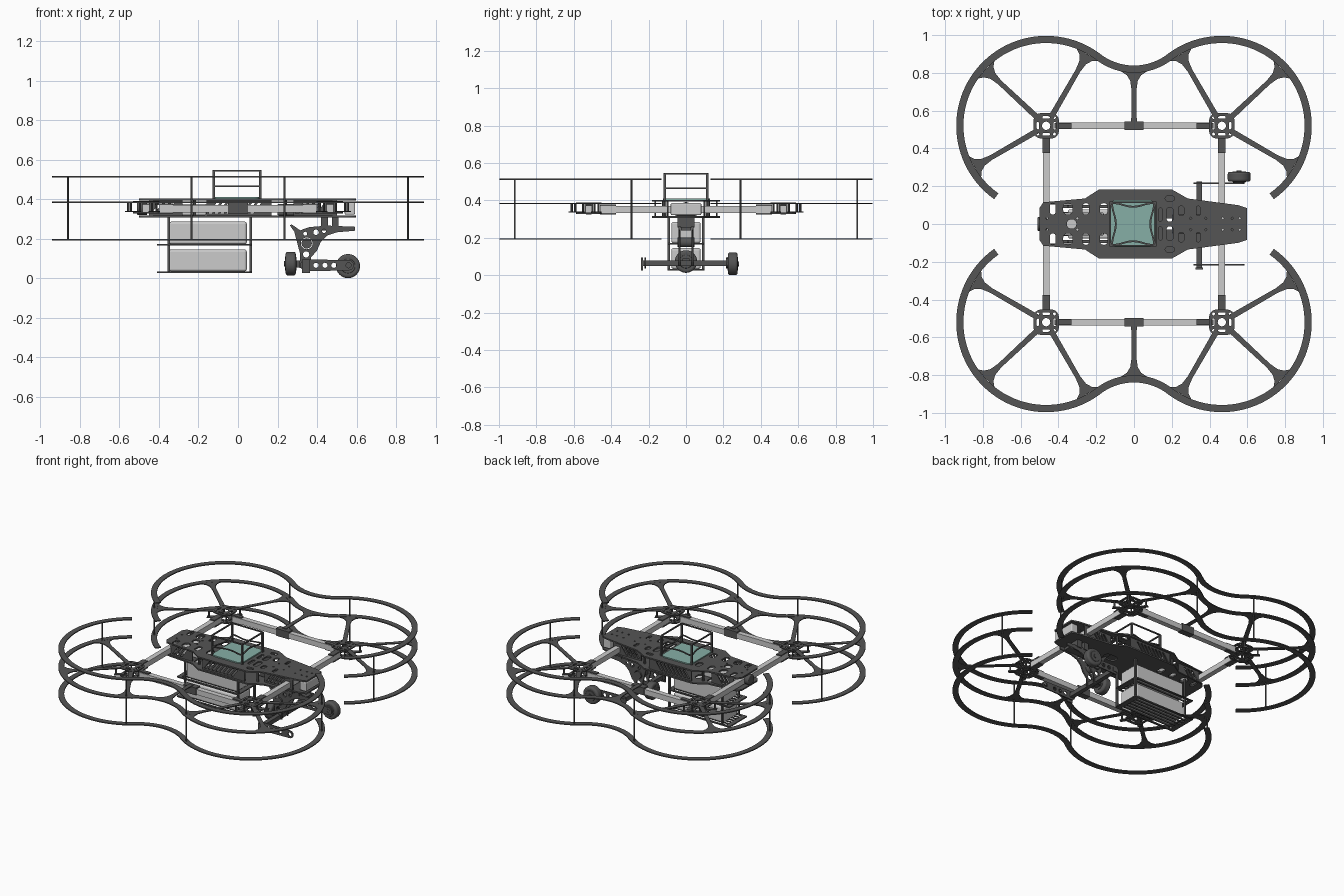
import bpy
from mathutils import Matrix, Vector
from math import sin, cos, pi, radians

if "Cube" in bpy.data.objects:
    bpy.data.objects.remove(bpy.data.objects["Cube"])

S = (-1, 1)
MX, MY, R, Z = 0.465, 0.52, 0.457, 0.384   # rotor centre, guard radius, arm level
DARK = bpy.data.materials.new("dark")
DARK.diffuse_color = (.09, .09, .09, 1)
DARK.use_nodes = True
DARK.node_tree.nodes["Principled BSDF"].inputs["Base Color"].default_value = DARK.diffuse_color
TEAL = bpy.data.materials.new("teal")
TEAL.diffuse_color = (.24, .43, .38, 1)
TEAL.use_nodes = True
TEAL.node_tree.nodes["Principled BSDF"].inputs["Base Color"].default_value = TEAL.diffuse_color


def finish(ob, name, mat, bevel=0):
    ob.name = name
    ob.data.materials.clear()
    if mat:
        ob.data.materials.append(mat)
    if bevel:
        m = ob.modifiers.new("bevel", 'BEVEL')
        m.width, m.segments, m.limit_method = bevel, 3, 'ANGLE'
    return ob


def plate(name, loops, t, loc=(0, 0, 0), upright=False, mat=DARK):
    """Flat sheet from closed outlines; inner outlines become holes."""
    cu = bpy.data.curves.new(name, 'CURVE')
    cu.dimensions, cu.fill_mode, cu.extrude = '2D', 'BOTH', t / 2
    for pts in loops:
        sp = cu.splines.new('POLY')
        sp.points.add(len(pts) - 1)
        for p, (x, y) in zip(sp.points, pts):
            p.co = (x, y, 0, 1)
        sp.use_cyclic_u = True
    tmp = bpy.data.objects.new(name + "_tmp", cu)
    bpy.context.collection.objects.link(tmp)
    dg = bpy.context.evaluated_depsgraph_get()
    me = bpy.data.meshes.new_from_object(tmp.evaluated_get(dg))
    bpy.data.objects.remove(tmp)
    if upright:
        me.transform(Matrix.Rotation(pi / 2, 4, 'X'))
    ob = bpy.data.objects.new(name, me)
    ob.location = loc
    bpy.context.collection.objects.link(ob)
    return finish(ob, name, mat)


def box(name, x0, x1, y0, y1, z0, z1, bevel=0, mat=DARK):
    bpy.ops.mesh.primitive_cube_add(size=1, location=((x0 + x1) / 2, (y0 + y1) / 2, (z0 + z1) / 2))
    ob = bpy.context.object
    ob.data.transform(Matrix.Diagonal((x1 - x0, y1 - y0, z1 - z0, 1)))
    return finish(ob, name, mat, bevel)


def rod(name, a, b, r, n=12, bevel=0):
    a, b = Vector(a), Vector(b)
    bpy.ops.mesh.primitive_cylinder_add(vertices=n, radius=r, depth=(b - a).length, location=(a + b) / 2)
    ob = finish(bpy.context.object, name, DARK, bevel)
    ob.rotation_euler = (b - a).to_track_quat('Z', 'Y').to_euler()
    bpy.ops.object.shade_smooth_by_angle()


def arc(cx, cy, r, a0, a1, n):
    angles = [radians(a0 + (a1 - a0) * i / n) for i in range(n + 1)]
    return [(cx + r * cos(a), cy + r * sin(a)) for a in angles]


def circle(cx, cy, r, n=16):
    return arc(cx, cy, r, 0, 360, n)[:-1]


def slot(cx, cy, w, h, r=None):
    r = r or min(w, h) * 0.45
    return [p for k, (sx, sy) in enumerate([(1, 1), (-1, 1), (-1, -1), (1, -1)])
            for p in arc(cx + sx * (w / 2 - r), cy + sy * (h / 2 - r), r, 90 * k, 90 * k + 90, 4)]


# Rotor guards: two big lobes joined by a concave waist
def guard_edge(w):
    half = arc(0, 1.13, 0.31 - w, -90, -52.7, 12) + arc(MX, MY, R + w, 127.3, -54.7, 64)[1:]
    return [(-x, y) for x, y in half[:0:-1]] + half


def strip(name, base, ang, half, z, sy):
    """Symmetric strip running outward from a base point."""
    c, s = cos(radians(ang)), sin(radians(ang))
    full = half + [(u, -v) for u, v in half[::-1]]
    plate(name, [[(base[0] + u * c - v * s, sy * (base[1] + u * s + v * c)) for u, v in full]], .006, (0, 0, z))


def spoke_profile(start, end):
    return [(start, .015), (end - .10, .013), (end - .05, .02), (end - .02, .038), (end, .068)]


guard = guard_edge(.019) + guard_edge(-.019)[::-1]
for sy in S:
    for lvl, z in (("lower", .194), ("middle", Z), ("upper", .513)):
        plate(lvl + "_guard", [[(x, sy * y) for x, y in guard]], .007, (0, 0, z))
    strip("waist_spoke", (0, MY), 90, spoke_profile(0, .288), Z, sy)
    box("side_tube", -.40, .40, sy * MY - .018, sy * MY + .018, .332, .37, mat=None)
    box("tube_clamp", -.05, .05, sy * MY - .022, sy * MY + .022, .328, .38)
    for sx in S:
        hx, hy = sx * MX, sy * MY
        for a in (-30, 43, 120):
            a2 = a if sx > 0 else 180 - a
            c, s = sx * cos(radians(a)), sin(radians(a))
            strip("guard_spoke", (hx, MY), a2, spoke_profile(.055, .437), Z, sy)
            strip("root_tab", (hx, MY), a2, [(.05, .014), (.118, .012)], .338, sy)
            px, py = hx + .105 * c, sy * (MY + .105 * s)
            rod("root_post", (px, py, .335), (px, py, Z), .006)
            if a != 43:
                px, py = hx + R * c, sy * (MY + R * s)
                rod("guard_post", (px, py, .194), (px, py, .513), .005)
        # motor mount plates and standoffs
        hub = [slot(hx, hy, .135, .135, .04), circle(hx, hy, .022)]
        hub += [slot(hx + i * .045, hy, .014, .04) for i in S] + [slot(hx, hy + i * .045, .04, .014) for i in S]
        hub += [circle(hx + i * .044, hy + j * .044, .008, 8) for i in S for j in S]
        plate("motor_plate", hub, .007, (0, 0, Z + .002))
        plate("motor_plate_lower", hub, .007, (0, 0, .331))
        for i in S:
            for j in S:
                px, py = hx + i * .03, hy + j * .03
                rod("motor_standoff", (px, py, .331), (px, py, Z), .005, 8)
        # dark sleeves at the tube ends
        for z in (.33, .374):
            box("tube_sleeve", *sorted((sx * .33, sx * .42)), hy - .014, hy + .014, z - .004, z + .004)
            box("tube_sleeve", hx - .02, hx + .02, *sorted((sy * .375, sy * .46)), z - .004, z + .004)
for sx in S:
    box("cross_tube", sx * MX - .018, sx * MX + .018, -.46, .46, .332, .37, mat=None)

# Central body: two perforated plates
half = [(-.5, .085), (-.48, .115), (-.26, .135), (-.185, .183), (.2, .183), (.285, .135), (.55, .1), (.597, .085)]
outline = half + [(x, -y) for x, y in half[::-1]]
top = [outline, slot(-.33, 0, .05, .05)]
low = [outline, slot(.2, 0, .1, .06)]
for s in S:
    for x, w in ((-.43, .03), (-.35, .05), (-.255, .035), (-.16, .04)):
        top.append(slot(x, s * .08, w, .06))
        low.append(slot(x, s * .08, w, .06))
    for x, y, w, h in ((.19, .05, .035, .075), (.14, .05, .02, .07), (.25, .07, .03, .05),
                       (.34, .07, .02, .05), (.19, .135, .05, .025)):
        top.append(slot(x, s * y, w, h))
    top += [circle(x, s * .03, .006, 8) for x in (-.46, -.3, .3, .38, .47, .52, .56)]
plate("body_top_plate", top, .01, (0, 0, .398))
plate("body_bottom_plate", low, .01, (0, 0, .312))


# Latticed side walls with diagonal openings
def lattice(name, x0, x1, y):
    loops = [[(x0, .316), (x1, .316), (x1, .394), (x0, .394)]]
    for i in range(int((x1 - x0 - .07) / .03)):
        x = x0 + .012 + i * .03
        loops.append([(x, .328), (x + .016, .328), (x + .056, .382), (x + .04, .382)])
    plate(name, loops, .008, (0, y, 0), True)


for s in S:
    lattice("front_wall", -.45, -.28, s * .108)
    lattice("middle_wall", -.16, .17, s * .165)
    lattice("rear_wall", .28, .50, s * .098)
    for x in (-.22, .24):
        rod("body_standoff", (x, s * .12, .312), (x, s * .12, .398), .008)
box("electronics_bay", -.40, -.16, -.06, .06, .318, .375, .006, None)
box("electronics_bay_rear", .20, .42, -.05, .05, .318, .375, .006)
box("nose_box", .54, .592, -.082, .082, .322, .385, .006, None)
rod("tail_sensor", (-.512, 0, .355), (-.46, 0, .355), .036, 24, .006)


# Raised sensor deck above a coloured board
def pincushion(w, dip):
    c = [Vector(p) * w for p in ((1, 1), (-1, 1), (-1, -1), (1, -1))]
    pts = []
    for k in range(4):
        a, b = c[k], c[(k + 1) % 4]
        n = -(a + b).normalized()
        pts += [tuple(a.lerp(b, i / 10) + n * dip * sin(pi * i / 10) ** 2) for i in range(10)]
    return [(x - .005, y) for x, y in pts]


plate("circuit_board", [slot(-.008, .003, .235, .25, .03)], .012, (0, 0, .405), mat=TEAL)
plate("deck_ring", [pincushion(.118, .022), pincushion(.106, .02)], .006, (0, 0, .465))
plate("deck_top_frame", [slot(-.005, 0, .25, .24, .015), slot(-.005, 0, .232, .222, .012)], .008, (0, 0, .543))
for sx in S:
    for sy in S:
        box("deck_post", sx * .118 - .011, sx * .118 + .001, sy * .113 - .006, sy * .113 + .006, .40, .545)

# Battery rack: two packs on slatted trays
tray = [[(-.41, -.1), (.072, -.1), (.072, .1), (-.41, .1)]]
tray += [slot(-.17, y, .42, .022, .008) for y in (-.075, -.045, -.015, .015, .045, .075)]
for z, h in ((.168, .118), (.03, .115)):
    plate("battery_tray", tray, .008, (0, 0, z))
    box("battery_pack", -.35, .045, -.078, .078, z + .004, z + h, .012, None)
for x in (-.35, .065):
    for y in (-.092, .092):
        box("rack_post", x - .006, x + .006, y - .006, y + .006, .026, .312)

# Crawler bracket: pair of curved side plates
prof = [(.31, .05), (.315, .12), (.302, .17), (.285, .235), (.262, .268), (.272, .272), (.315, .242), (.36, .258),
        (.45, .266), (.592, .26), (.592, .24), (.50, .232), (.45, .215), (.42, .185), (.40, .14), (.37, .105), (.37, .05)]
holes = [circle(*h) for h in ((.348, .176, .03), (.395, .232, .014), (.34, .225, .01),
                              (.345, .12, .016), (.435, .238, .01), (.34, .072, .012))]
for s in S:
    plate("bracket_side", [prof] + holes, .01, (0, s * .034, 0), True)
rod("bracket_motor", (.348, -.045, .176), (.348, .045, .176), .026, 24)
box("bracket_core", .41, .56, -.028, .028, .24, .258)
for x in (.42, .475):
    box("bracket_mount", x, x + .035, -.045, .045, .255, .312)

# Axle, swing arms and wheels
box("axle_bar", .33, .36, -.235, .225, .05, .08)
box("axle_end", .325, .365, -.24, -.23, .025, .095)
arm = arc(.345, .065, .03, 90, 270, 10) + arc(.56, .065, .026, -90, 90, 10)
arm_holes = [circle(x, .065, .013) for x in (.345, .395, .44, .485, .56)]
for s in S:
    plate("swing_arm", [arm] + arm_holes, .008, (0, s * .217, 0), True)
for name, c, a, r in (("side", (.557, .25, .061), (0, 1, 0), .061), ("front", (.267, 0, .073), (1, 0, 0), .06)):
    c, a = Vector(c), Vector(a)
    for part, w, k, bev in (("tyre", .026, 1, .012), ("rim", .029, .6, .003), ("hub", .034, .22, 0)):
        rod(name + "_wheel_" + part, c - a * w, c + a * w, r * k, 40, bev)
box("front_wheel_fork", .29, .35, -.02, .02, .055, .09)
